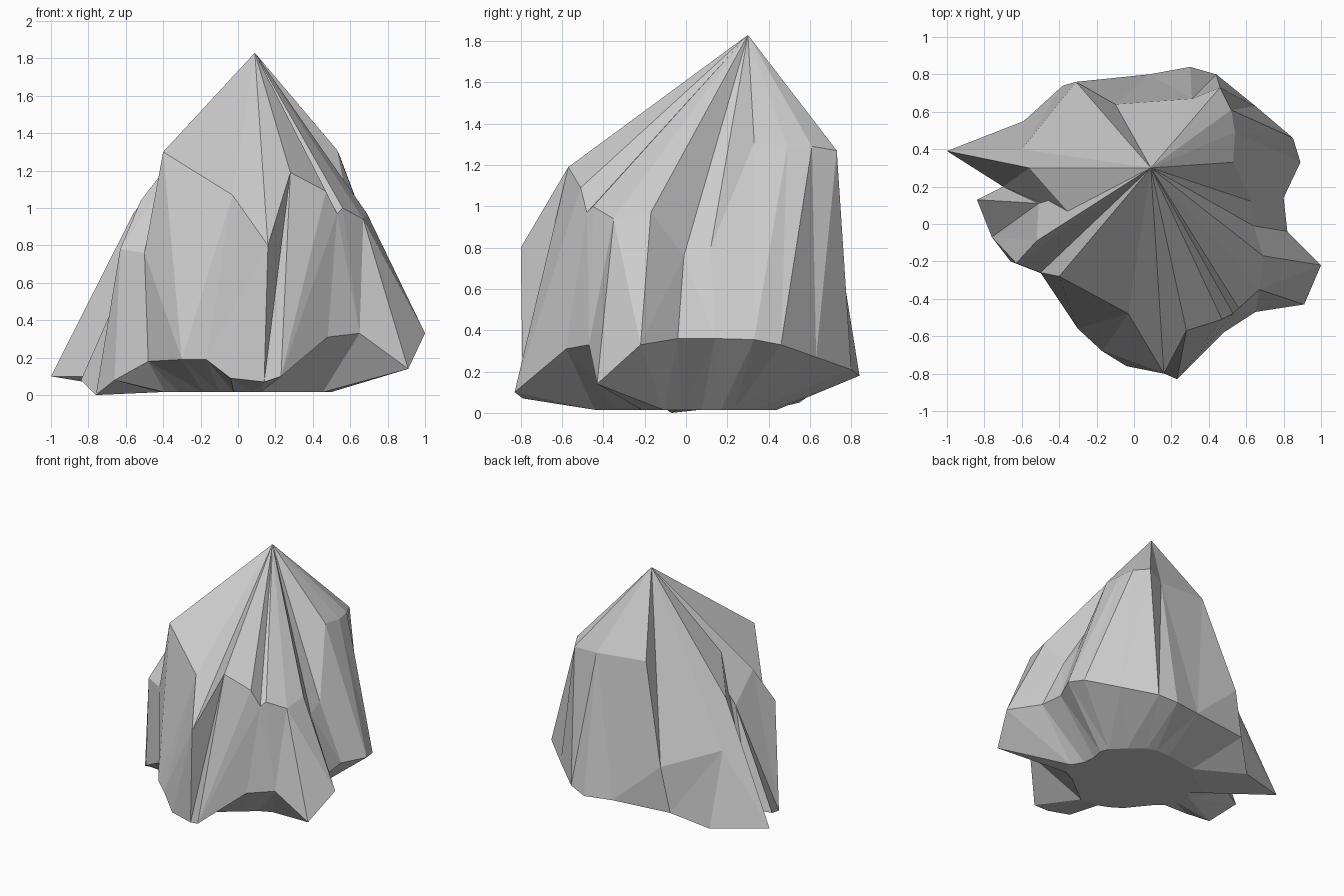
import bpy, bmesh
from math import hypot

APEX = (0.09, 0.30, 1.83)

# Shoulder ring of the crag, counter-clockwise from the right side
shoulder = [
    (.69, -.17, .97), (.64, -.01, .76), (.63, .12, .80), (.53, .33, 1.31),
    (.54, .49, 1.29), (.52, .61, 1.29), (.46, .73, 1.27), (.31, .67, 1.24),
    (-.1, .64, 1.27), (-.31, .76, .54), (-.60, .40, .61), (-.56, .30, .97),
    (-.33, .04, 1.22), (-.51, .11, .83), (-.52, -.09, 1.04), (-.63, -.21, .78),
    (-.50, -.26, .76), (-.40, -.28, 1.30), (-.03, -.48, 1.07), (.16, -.80, .80),
    (.28, -.57, 1.19), (.47, -.51, 1.09), (.53, -.48, .97), (.56, -.45, 1.0),
    (.67, -.35, .94)]

# Lower rim, same spoke order, twisted at the front so the gullies lean
rim = [
    (1.0, -.22, .33), (.82, -.04, .36), (.80, .14, .36), (.89, .33, .355),
    (.85, .46, .33), (.65, .63, .27), (.44, .80, .21), (.30, .84, .18),
    (.08, .80, .19), (-.38, .74, .19), (-.59, .55, .05), (-1.0, .39, .10),
    (-.70, .20, .10), (-.84, .13, .08), (-.76, -.07, 0), (-.66, -.20, .08),
    (-.48, -.27, .18), (-.30, -.56, .19), (-.17, -.68, .19), (-.04, -.76, .09),
    (.14, -.79, .07), (.23, -.83, .10), (.48, -.58, .31), (.65, -.47, .33),
    (.91, -.43, .14)]


# Small, rounder footprint tucked under the rim
def tuck(x, y, z):
    k = .3 + .2 / hypot(x, y)
    return (x * k, y * k, .015)


foot = [tuck(*p) for p in rim]

bm = bmesh.new()
rings = [[bm.verts.new(p) for p in ring] for ring in (shoulder, rim, foot)]
tip = bm.verts.new(APEX)
base = bm.verts.new((0, 0, .015))
n = len(rim)
for i in range(n):
    j = (i + 1) % n
    bm.faces.new((tip, rings[0][i], rings[0][j]))
    bm.faces.new((base, rings[2][j], rings[2][i]))
    for a, b in zip(rings, rings[1:]):
        bm.faces.new((a[i], b[i], b[j], a[j]))
bmesh.ops.triangulate(bm, faces=[f for f in bm.faces if len(f.verts) == 4])
bmesh.ops.recalc_face_normals(bm, faces=bm.faces)

mesh = bpy.data.meshes.new("rock")
bm.to_mesh(mesh)
bm.free()
bpy.context.collection.objects.link(bpy.data.objects.new("rock", mesh))
